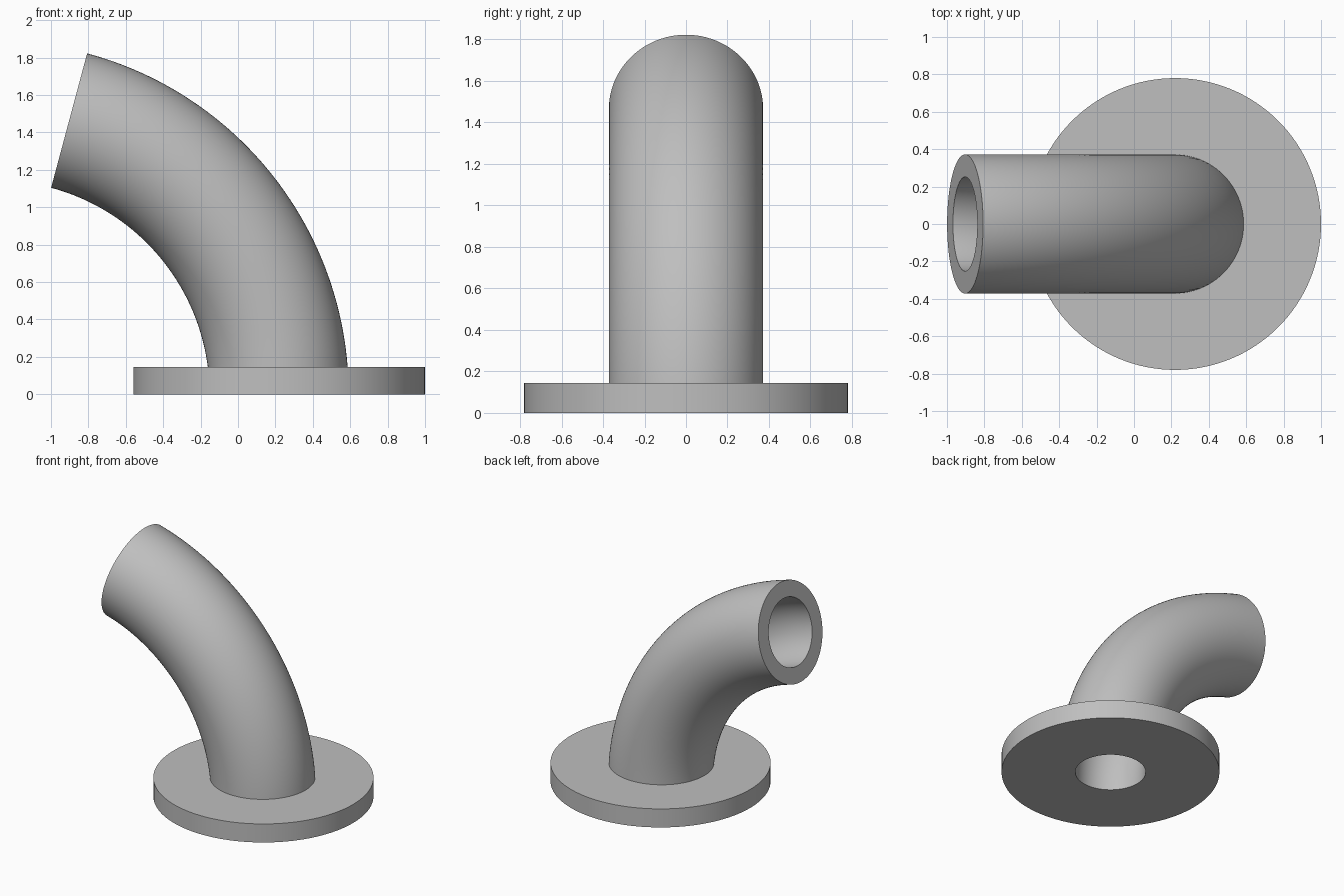
import bpy, bmesh, math
from mathutils import Vector, Matrix

cube = bpy.data.objects.get("Cube")
if cube:
    bpy.data.objects.remove(cube, do_unlink=True)

FLANGE_X, FLANGE_R, FLANGE_H = 0.22, 0.78, 0.145
BEND_R, BEND_ANGLE = 1.515, 75
OUTER_R, BORE_R = 0.372, 0.252
SIDES = 96

grey = bpy.data.materials.new("plain grey")
grey.use_nodes = True
colour = (0.52, 0.52, 0.52, 1)
grey.diffuse_color = colour
grey.node_tree.nodes["Principled BSDF"].inputs["Base Color"].default_value = colour


def make_object(name, bm):
    bmesh.ops.recalc_face_normals(bm, faces=bm.faces)
    mesh = bpy.data.meshes.new(name)
    bm.to_mesh(mesh)
    bm.free()
    mesh.materials.append(grey)
    obj = bpy.data.objects.new(name, mesh)
    bpy.context.collection.objects.link(obj)
    return obj


def bent_rod(name, radius, start, end, steps):
    """Solid round rod swept along the bend between two angles in degrees."""
    bm = bmesh.new()
    pivot = Vector((FLANGE_X - BEND_R, 0, 0))
    rings = []
    for i in range(steps + 1):
        a = math.radians(start + (end - start) * i / steps)
        out = Vector((math.cos(a), 0, math.sin(a)))
        ring = []
        for j in range(SIDES):
            t = 2 * math.pi * j / SIDES
            side = Vector((0, radius * math.sin(t), 0))
            ring.append(bm.verts.new(pivot + out * (BEND_R + radius * math.cos(t)) + side))
        rings.append(ring)
    for a, b in zip(rings, rings[1:]):
        for j in range(SIDES):
            k = (j + 1) % SIDES
            bm.faces.new((a[j], a[k], b[k], b[j]))
    bm.faces.new(rings[0])
    bm.faces.new(rings[-1])
    return make_object(name, bm)


def combine(target, tool, operation):
    mod = target.modifiers.new(operation.lower(), 'BOOLEAN')
    mod.operation = operation
    mod.solver = 'EXACT'
    mod.object = tool
    bpy.context.view_layer.objects.active = target
    bpy.ops.object.modifier_apply(modifier=mod.name)
    bpy.data.objects.remove(tool, do_unlink=True)


# Round base flange
bm = bmesh.new()
bmesh.ops.create_cone(bm, cap_ends=True, segments=128, radius1=FLANGE_R, radius2=FLANGE_R,
                      depth=FLANGE_H, matrix=Matrix.Translation((FLANGE_X, 0, FLANGE_H / 2)))
pipe = make_object("flanged_elbow_pipe", bm)

# Elbow rising from inside the flange, then the bore through both
combine(pipe, bent_rod("elbow", OUTER_R, 1, BEND_ANGLE, 48), 'UNION')
combine(pipe, bent_rod("bore", BORE_R, -4, BEND_ANGLE + 4, 54), 'DIFFERENCE')

# Smooth walls with crisp rims
bpy.ops.object.select_all(action='DESELECT')
pipe.select_set(True)
bpy.context.view_layer.objects.active = pipe
bpy.ops.object.shade_smooth_by_angle(angle=math.radians(30))
